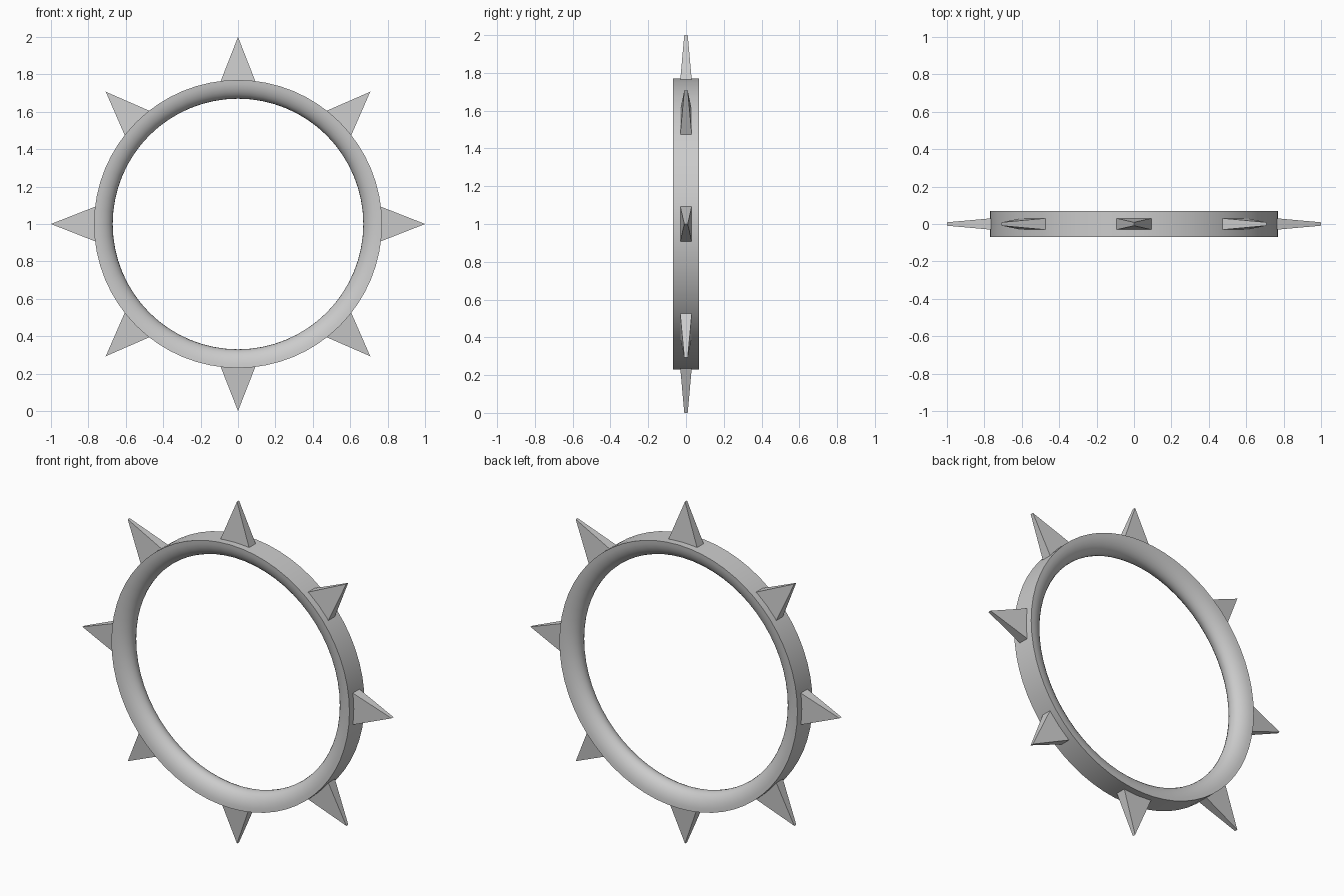
import bpy, bmesh, math

if "Cube" in bpy.data.objects:
    bpy.data.objects.remove(bpy.data.objects["Cube"])

CZ = 1.0          # height of the ring centre
SEG = 64          # steps round the ring


def make_object(name, bm):
    bmesh.ops.recalc_face_normals(bm, faces=bm.faces[:])
    mesh = bpy.data.meshes.new(name)
    bm.to_mesh(mesh)
    bm.free()
    ob = bpy.data.objects.new(name, mesh)
    bpy.context.collection.objects.link(ob)
    ob.location.z = CZ
    return ob


# Ring: D-shaped section, flat outside and rounded inside, swept round y
R_OUT, DEPTH, HALF_W, STEPS = 0.77, 0.10, 0.07, 14
profile = []
for i in range(STEPS + 1):
    t = -math.pi / 2 + math.pi * i / STEPS
    profile.append((R_OUT - DEPTH * math.cos(t), HALF_W * math.sin(t)))

bm = bmesh.new()
loops = []
for s in range(SEG):
    a = 2 * math.pi * s / SEG
    loops.append([bm.verts.new((r * math.cos(a), y, r * math.sin(a))) for r, y in profile])
n = len(profile)
for s in range(SEG):
    p, q = loops[s], loops[(s + 1) % SEG]
    for i in range(n):
        j = (i + 1) % n
        bm.faces.new((p[i], p[j], q[j], q[i]))
ring = make_object("ring", bm)
bpy.context.view_layer.objects.active = ring
ring.select_set(True)
bpy.ops.object.shade_smooth_by_angle(angle=math.radians(35))
ring.select_set(False)


# Spikes: flat wedges ending in a short edge across the ring
def spike(index):
    bm = bmesh.new()
    base = [bm.verts.new((x, y, 0.735)) for x, y in
            ((-0.104, -0.033), (0.104, -0.033), (0.104, 0.033), (-0.104, 0.033))]
    front = bm.verts.new((0, -0.009, 1.0))
    back = bm.verts.new((0, 0.009, 1.0))
    bm.faces.new(base[::-1])
    bm.faces.new((base[0], base[1], front))
    bm.faces.new((base[2], base[3], back))
    bm.faces.new((base[1], base[2], back, front))
    bm.faces.new((base[3], base[0], front, back))
    ob = make_object(f"spike_{index + 1}", bm)
    ob.rotation_euler.y = index * math.pi / 4


for k in range(8):
    spike(k)
